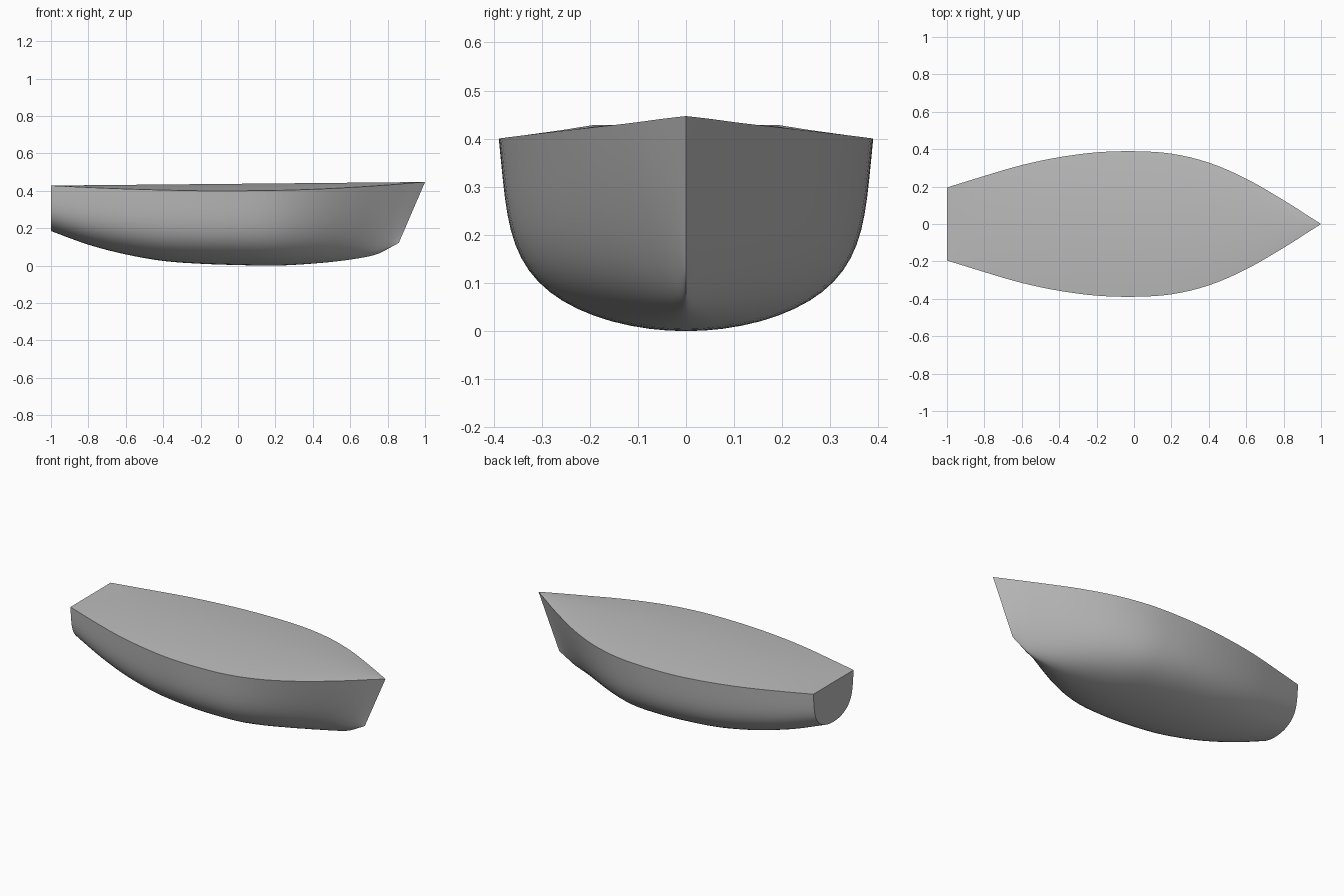
import bpy, bmesh, math

cube = bpy.data.objects.get("Cube")
if cube:
    bpy.data.objects.remove(cube, do_unlink=True)

grey = bpy.data.materials.new("hull grey")
grey.use_nodes = True
colour = (0.5, 0.5, 0.5, 1)
grey.diffuse_color = colour
grey.node_tree.nodes["Principled BSDF"].inputs["Base Color"].default_value = colour

# Stations: deck edge x, half beam, deck edge z, keel x, keel z, bow sharpness
STATIONS = [
    (-1, .195, .428, -1, .185, 0),
    (-.8, .257, .418, -.8, .112, 0),
    (-.6, .315, .41, -.6, .06, 0),
    (-.4, .357, .404, -.4, .025, 0),
    (-.2, .383, .4, -.2, .01, 0),
    (0, .389, .4, 0, .003, 0),
    (.2, .376, .402, .2, 0, .08),
    (.4, .328, .408, .39, .01, .3),
    (.6, .242, .418, .57, .028, .6),
    (.8, .127, .431, .73, .057, .9),
    (.92, .051, .441, .82, .1, 1),
    (1, 0, .447, .86, .122, 1),
]
STEPS = 4       # lofted rings between two stations
POINTS = 18     # points from keel to deck edge


def spline(a, b, c, d, t):
    """Smooth blend from b to c, guided by a and d."""
    return tuple(
        q + t / 2 * (r - p + t * (2 * p - 5 * q + 4 * r - s + t * (3 * (q - r) + s - p)))
        for p, q, r, s in zip(a, b, c, d))


def loft(stations):
    last = len(stations) - 1
    for i in range(last):
        before, after = stations[max(i - 1, 0)], stations[min(i + 2, last)]
        for k in range(STEPS):
            yield spline(before, stations[i], stations[i + 1], after, k / STEPS)
    yield stations[last]


def breadth(f, sharp):
    """Share of the beam at height share f: round amidships, fine at the bow."""
    rounded = math.sqrt(1 - (1 - f) ** 4.5) * (0.9 + 0.1 * f)
    return rounded * (1 - sharp) + f ** 0.65 * sharp


def half_ring(bm, station):
    x_top, beam, z_top, x_keel, z_keel, sharp = station
    ring = []
    for j in range(POINTS + 1):
        f = (j / POINTS) ** 2
        ring.append(bm.verts.new((x_keel + (x_top - x_keel) * f,
                                  beam * breadth(f, sharp),
                                  z_keel + (z_top - z_keel) * f)))
    # Raised deck centreline
    ridge = max(z_top, 0.4375 + 0.0095 * x_top)
    ring.append(bm.verts.new((x_top, 0, ridge)))
    return ring


# Half hull with deck and transom
bm = bmesh.new()
rings = [half_ring(bm, s) for s in loft(STATIONS)]
for a, b in zip(rings, rings[1:]):
    for j in range(POINTS + 1):
        bm.faces.new((a[j], b[j], b[j + 1], a[j + 1]))
bm.faces.new(rings[0])

# Mirror to the other side and weld the centreline
copy = bmesh.ops.duplicate(bm, geom=bm.verts[:] + bm.edges[:] + bm.faces[:])["geom"]
for v in copy:
    if isinstance(v, bmesh.types.BMVert):
        v.co.y = -v.co.y
bmesh.ops.remove_doubles(bm, verts=bm.verts[:], dist=0.00005)
bmesh.ops.dissolve_degenerate(bm, edges=bm.edges[:], dist=0.00005)
bmesh.ops.recalc_face_normals(bm, faces=bm.faces[:])

mesh = bpy.data.meshes.new("boat_hull")
bm.to_mesh(mesh)
bm.free()
mesh.materials.append(grey)
hull = bpy.data.objects.new("boat_hull", mesh)
bpy.context.collection.objects.link(hull)
bpy.context.view_layer.objects.active = hull
hull.select_set(True)
bpy.ops.object.shade_smooth_by_angle(angle=math.radians(35))
